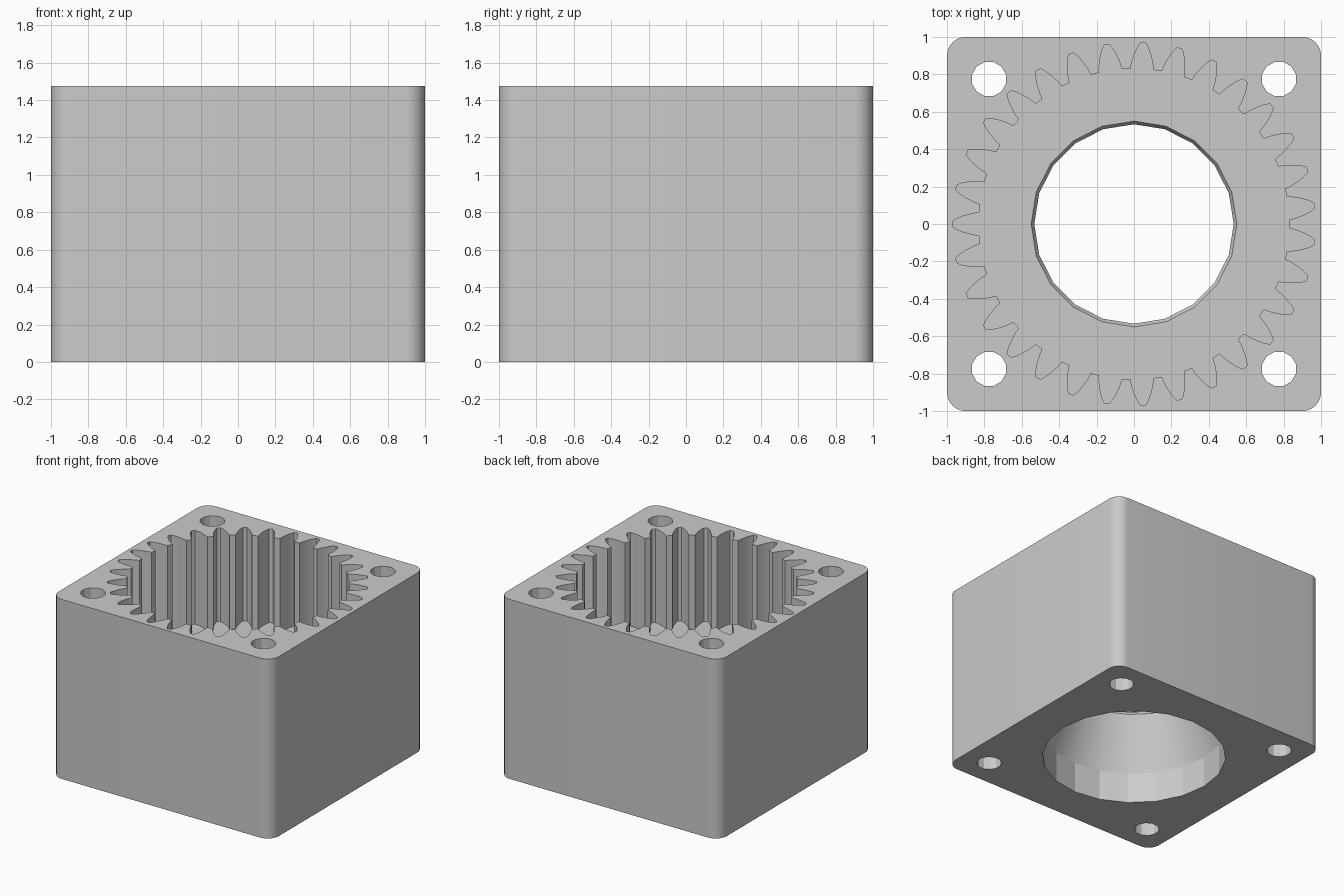
import bpy, bmesh, math

if "Cube" in bpy.data.objects:
    bpy.data.objects.remove(bpy.data.objects["Cube"])

TEETH = 31
HEIGHT = 1.475
FLOOR = 0.705   # level of the floor under the internal gear


def polar(r, a):
    return (r * math.cos(a), r * math.sin(a))


def circle(r, sides, cx=0.0, cy=0.0, turn=0.0):
    pts = [polar(r, turn + 2 * math.pi * i / sides) for i in range(sides)]
    return [(cx + x, cy + y) for x, y in pts]


def loft(name, rings):
    """Closed solid through a stack of (outline, z) rings."""
    bm = bmesh.new()
    loops = [[bm.verts.new((x, y, z)) for x, y in outline] for outline, z in rings]
    bm.faces.new(loops[0][::-1])
    bm.faces.new(loops[-1])
    n = len(loops[0])
    for low, high in zip(loops, loops[1:]):
        for i in range(n):
            j = (i + 1) % n
            bm.faces.new((low[i], low[j], high[j], high[i]))
    bmesh.ops.recalc_face_normals(bm, faces=bm.faces)
    mesh = bpy.data.meshes.new(name)
    bm.to_mesh(mesh)
    bm.free()
    obj = bpy.data.objects.new(name, mesh)
    bpy.context.collection.objects.link(obj)
    return obj


def rounded_square(half, r, steps):
    pts = []
    for q in range(4):
        mid = math.pi / 4 + q * math.pi / 2
        cx, cy = polar((half - r) * math.sqrt(2), mid)
        for s in range(steps + 1):
            x, y = polar(r, q * math.pi / 2 + s * math.pi / 2 / steps)
            pts.append((cx + x, cy + y))
    return pts


def gear_outline():
    # one tooth gap: (radius, half width), mirrored about its centre line
    side = [(0.83, 0.062), (0.87, 0.055), (0.91, 0.043), (0.945, 0.029), (0.97, 0.014)]
    gap = [(r, -w) for r, w in side] + [(r, w) for r, w in reversed(side)]
    pts = []
    for k in range(TEETH):
        centre = math.pi + 2 * math.pi * k / TEETH
        pts += [polar(r, centre + w / r) for r, w in gap]
    return pts


# Housing block with rounded upright corners
square = rounded_square(1.0, 0.1, 8)
housing = loft("gear_housing", [(square, 0), (square, HEIGHT)])

# Internal gear pocket, open at the top
gear = gear_outline()
cutters = [loft("gear_pocket_cutter", [(gear, FLOOR), (gear, HEIGHT + 0.2)])]

# Central bore: straight recess below, cone narrowing to a waist, small flare
profile = [(0.69, -0.2), (0.69, 0.25), (0.533, 0.675), (0.55, FLOOR), (0.55, FLOOR + 0.1)]
cutters.append(loft("bore_cutter", [(circle(r, 20), z) for r, z in profile]))

# Four screw holes through the corners
for sx in (-1, 1):
    for sy in (-1, 1):
        hole = circle(0.094, 12, 0.775 * sx, 0.775 * sy, math.pi / 12)
        cutters.append(loft("screw_hole_cutter", [(hole, -0.2), (hole, HEIGHT + 0.2)]))

bpy.context.view_layer.objects.active = housing
housing.select_set(True)
for cutter in cutters:
    cutter.hide_render = True
    mod = housing.modifiers.new("cut", 'BOOLEAN')
    mod.operation = 'DIFFERENCE'
    mod.solver = 'EXACT'
    mod.object = cutter
    bpy.ops.object.modifier_apply(modifier=mod.name)
    bpy.data.objects.remove(cutter)

# Plain grey finish; rounded corners and bores smooth, teeth crisp
grey = bpy.data.materials.new("light_grey")
grey.diffuse_color = (0.6, 0.6, 0.6, 1)
grey.use_nodes = True
grey.node_tree.nodes["Principled BSDF"].inputs["Base Color"].default_value = grey.diffuse_color
housing.data.materials.clear()
housing.data.materials.append(grey)
for poly in housing.data.polygons:
    poly.material_index = 0
bpy.ops.object.shade_smooth_by_angle(angle=math.radians(17))
